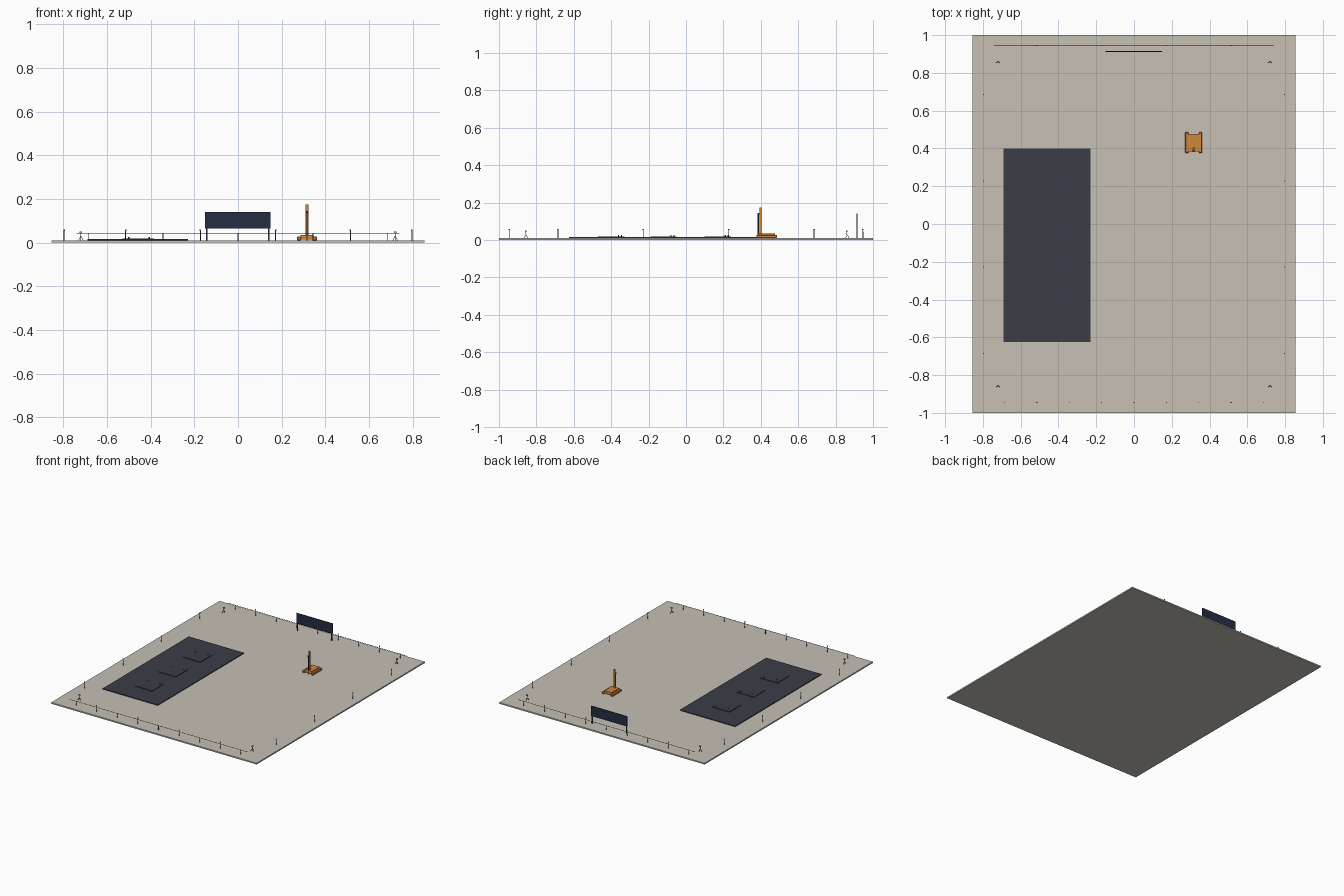
import bpy, bmesh, math
from mathutils import Vector

if "Cube" in bpy.data.objects:
    bpy.data.objects.remove(bpy.data.objects["Cube"])


def mat(name, r, g, b):
    m = bpy.data.materials.new(name)
    m.diffuse_color = (r, g, b, 1)
    m.use_nodes = True
    m.node_tree.nodes["Principled BSDF"].inputs["Base Color"].default_value = m.diffuse_color
    return m


SAND = mat("sand", 0.57, 0.53, 0.46)
ASPHALT = mat("asphalt", 0.042, 0.047, 0.06)
NAVY = mat("navy", 0.018, 0.028, 0.055)
ORANGE = mat("orange", 0.64, 0.24, 0.045)
STEEL = mat("dark_steel", 0.06, 0.06, 0.06)
YELLOW = mat("lamp_yellow", 0.55, 0.45, 0.12)


def finish(name, bm, m):
    me = bpy.data.meshes.new(name)
    bm.to_mesh(me)
    bm.free()
    me.materials.append(m)
    ob = bpy.data.objects.new(name, me)
    bpy.context.collection.objects.link(ob)
    return ob


def box(name, x0, x1, y0, y1, z0, z1, m):
    bm = bmesh.new()
    bmesh.ops.create_cube(bm, size=1)
    bmesh.ops.scale(bm, vec=(x1 - x0, y1 - y0, z1 - z0), verts=bm.verts)
    bmesh.ops.translate(bm, vec=((x0 + x1) / 2, (y0 + y1) / 2, (z0 + z1) / 2), verts=bm.verts)
    return finish(name, bm, m)


def rod(name, a, b, r, m, sides=8, r2=None):
    a, b = Vector(a), Vector(b)
    bm = bmesh.new()
    bmesh.ops.create_cone(bm, cap_ends=True, segments=sides, radius1=r,
                          radius2=r if r2 is None else r2, depth=(b - a).length)
    ob = finish(name, bm, m)
    ob.location = (a + b) / 2
    ob.rotation_euler = (b - a).to_track_quat('Z', 'Y').to_euler()
    return ob


G = 0.010  # ground level

# Ground and paved area
box("ground_slab", -0.855, 0.855, -1, 1, 0, G, SAND)
box("paved_pad", -0.69, -0.23, -0.625, 0.40, G, 0.016, ASPHALT)

# Raised plinths with small markers
for y in (-0.40, -0.12, 0.17):
    box("plinth", -0.53, -0.385, y - 0.07, y + 0.07, 0.016, 0.020, ASPHALT)
    for x, dy in ((-0.407, 0.055), (-0.50, 0.04)):
        rod("plinth_marker", (x, y + dy, 0.02), (x, y + dy, 0.026), 0.003, STEEL)

# End rails on short posts
for y in (-0.945, 0.947):
    rod("end_rail", (-0.74, y, 0.043), (0.74, y, 0.043), 0.0015, STEEL, 6)
    for i in range(-2, 3):
        x = i * 0.343
        rod("rail_post", (x, y, G), (x, y, 0.045), 0.002, STEEL)

# Perimeter lamp posts
spots = [(x, y) for y in (-0.945, 0.945) for x in (-0.515, -0.172, 0.172, 0.515)]
spots += [(x, y) for x in (-0.797, 0.797) for y in (-0.685, -0.228, 0.228, 0.685)]
for x, y in spots:
    rod("lamp_post", (x, y, G), (x, y, 0.055), 0.002, STEEL)
    rod("lamp_cap", (x, y, 0.053), (x, y, 0.060), 0.0035, YELLOW)

# Corner tripod lights
for x in (-0.72, 0.72):
    for y in (-0.857, 0.86):
        for k in range(3):
            t = math.radians(90 + 120 * k)
            rod("tripod_leg", (x + 0.012 * math.cos(t), y + 0.012 * math.sin(t), G),
                (x, y, 0.032), 0.0012, STEEL, 6)
        rod("tripod_stem", (x, y, 0.030), (x, y, 0.044), 0.0015, STEEL, 6)
        box("tripod_head", x - 0.006, x + 0.006, y - 0.004, y + 0.004, 0.042, 0.052, YELLOW)

# Sign board on two legs
box("sign_board", -0.152, 0.148, 0.911, 0.916, 0.065, 0.141, NAVY)
for x in (-0.143, 0.141):
    box("sign_leg", x - 0.003, x + 0.003, 0.911, 0.916, G, 0.068, STEEL)

# Drilling rig: tracks with chamfered ends, body, mast and rod
CX = 0.316
for s in (-1, 1):
    x = CX + s * 0.036
    t = box("rig_track", x - 0.009, x + 0.009, 0.376, 0.486, G, 0.028, ORANGE)
    bv = t.modifiers.new("chamfer", 'BEVEL')
    bv.width = 0.003
    bv.segments = 1
box("rig_body", CX - 0.030, CX + 0.030, 0.385, 0.477, 0.015, 0.035, ORANGE)
box("rig_mast", CX - 0.006, CX + 0.006, 0.393, 0.404, 0.03, 0.175, ORANGE)
rod("drill_rod", (CX, 0.386, G), (CX, 0.386, 0.142), 0.003, STEEL)
box("drill_head", CX - 0.005, CX + 0.005, 0.382, 0.394, 0.134, 0.144, STEEL)
